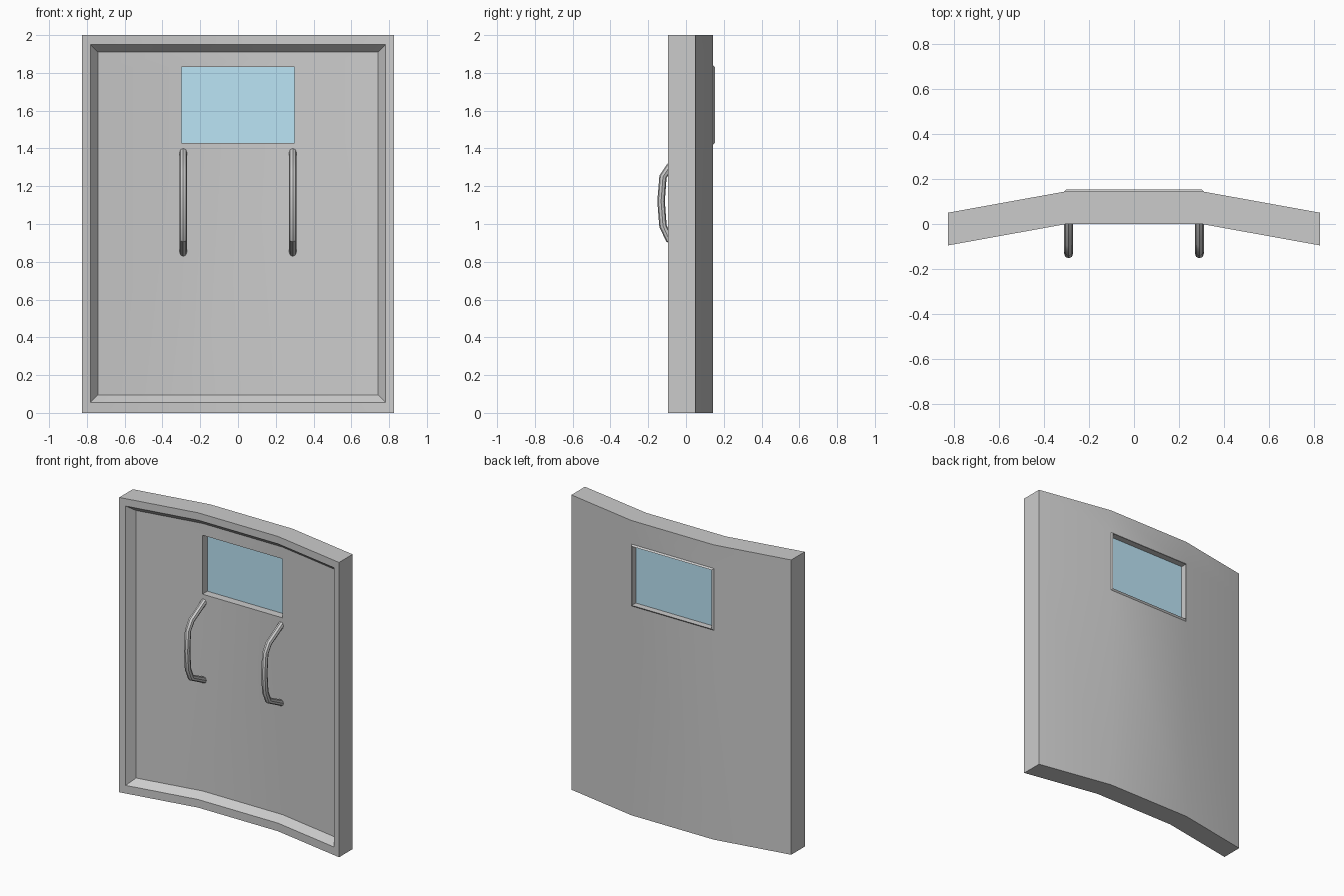
import bpy, bmesh, math

if "Cube" in bpy.data.objects:
    bpy.data.objects.remove(bpy.data.objects["Cube"])


def front_y(x):
    """Front surface: flat middle, wings swept forward."""
    return -0.095 * max(0, abs(x) - 0.3) / 0.525


def smooth(obj):
    bpy.ops.object.select_all(action='DESELECT')
    obj.select_set(True)
    bpy.context.view_layer.objects.active = obj
    bpy.ops.object.shade_smooth_by_angle(angle=math.radians(30))


bm = bmesh.new()


def layer(half_w, mid_w, zs, offset):
    """4 x 4 grid of vertices following the bent profile."""
    xs = (-half_w, -mid_w, mid_w, half_w)
    return [[bm.verts.new((x, front_y(x) + offset, z)) for x in xs] for z in zs]


def border(g):
    return g[0] + [g[1][3], g[2][3]] + g[3][::-1] + [g[2][0], g[1][0]]


def opening(g):
    return [g[1][1], g[1][2], g[2][2], g[2][1]]


def bridge(a, b):
    n = len(a)
    for i in range(n):
        j = (i + 1) % n
        bm.faces.new((a[i], a[j], b[j], b[i]))


def fill_grid(g):
    for r in range(3):
        for c in range(3):
            if (r, c) != (1, 1):
                bm.faces.new((g[r][c], g[r][c + 1], g[r + 1][c + 1], g[r + 1][c]))


# Shield body: back, outer edge, raised rim, recessed front panel
back = layer(0.825, 0.31, (0, 1.42, 1.84, 2), 0.145)
edge = layer(0.825, 0.3, (0, 1.43, 1.83, 2), 0)
rim = layer(0.782, 0.3, (0.055, 1.43, 1.83, 1.95), 0)
for g in (edge, rim):
    for r in (1, 2):
        for c in (1, 2):
            bm.verts.remove(g[r][c])
recess = layer(0.742, 0.3, (0.095, 1.43, 1.83, 1.91), 0.047)
fill_grid(back)
fill_grid(recess)
bridge(border(back), border(edge))
bridge(border(edge), border(rim))
bridge(border(rim), border(recess))

# Window opening with a slight lip at the back
lip = [bm.verts.new((x, 0.153, z)) for x, z in
       ((-0.3, 1.43), (0.3, 1.43), (0.3, 1.83), (-0.3, 1.83))]
bridge(opening(recess), lip)
bridge(lip, opening(back))
bmesh.ops.recalc_face_normals(bm, faces=bm.faces)
mesh = bpy.data.meshes.new("shield_body")
bm.to_mesh(mesh)
bm.free()
body = bpy.data.objects.new("shield_body", mesh)
bpy.context.collection.objects.link(body)
smooth(body)

# Window glass
bpy.ops.mesh.primitive_cube_add(size=1, location=(0, 0.105, 1.63))
glass = bpy.context.object
glass.name = "window_glass"
glass.scale = (0.6, 0.01, 0.4)
mat = bpy.data.materials.new("blue_glass")
mat.diffuse_color = (0.5, 0.78, 0.92, 1)
mat.use_nodes = True
mat.node_tree.nodes["Principled BSDF"].inputs["Base Color"].default_value = mat.diffuse_color
glass.data.materials.append(mat)

# Pair of bowed handles
path = ((0.06, 1.385), (-0.085, 1.305), (-0.122, 1.25), (-0.132, 1.12),
        (-0.122, 0.99), (-0.09, 0.92), (0.06, 0.845))
for side, x in (("left", -0.29), ("right", 0.29)):
    curve = bpy.data.curves.new("handle_" + side, 'CURVE')
    curve.dimensions = '3D'
    curve.bevel_depth = 0.02
    curve.bevel_resolution = 2
    curve.use_fill_caps = True
    spline = curve.splines.new('POLY')
    spline.points.add(len(path) - 1)
    for p, (y, z) in zip(spline.points, path):
        p.co = (x, y, z, 1)
    handle = bpy.data.objects.new("handle_" + side, curve)
    bpy.context.collection.objects.link(handle)
    bpy.ops.object.select_all(action='DESELECT')
    handle.select_set(True)
    bpy.context.view_layer.objects.active = handle
    bpy.ops.object.convert(target='MESH')
    smooth(bpy.context.object)
